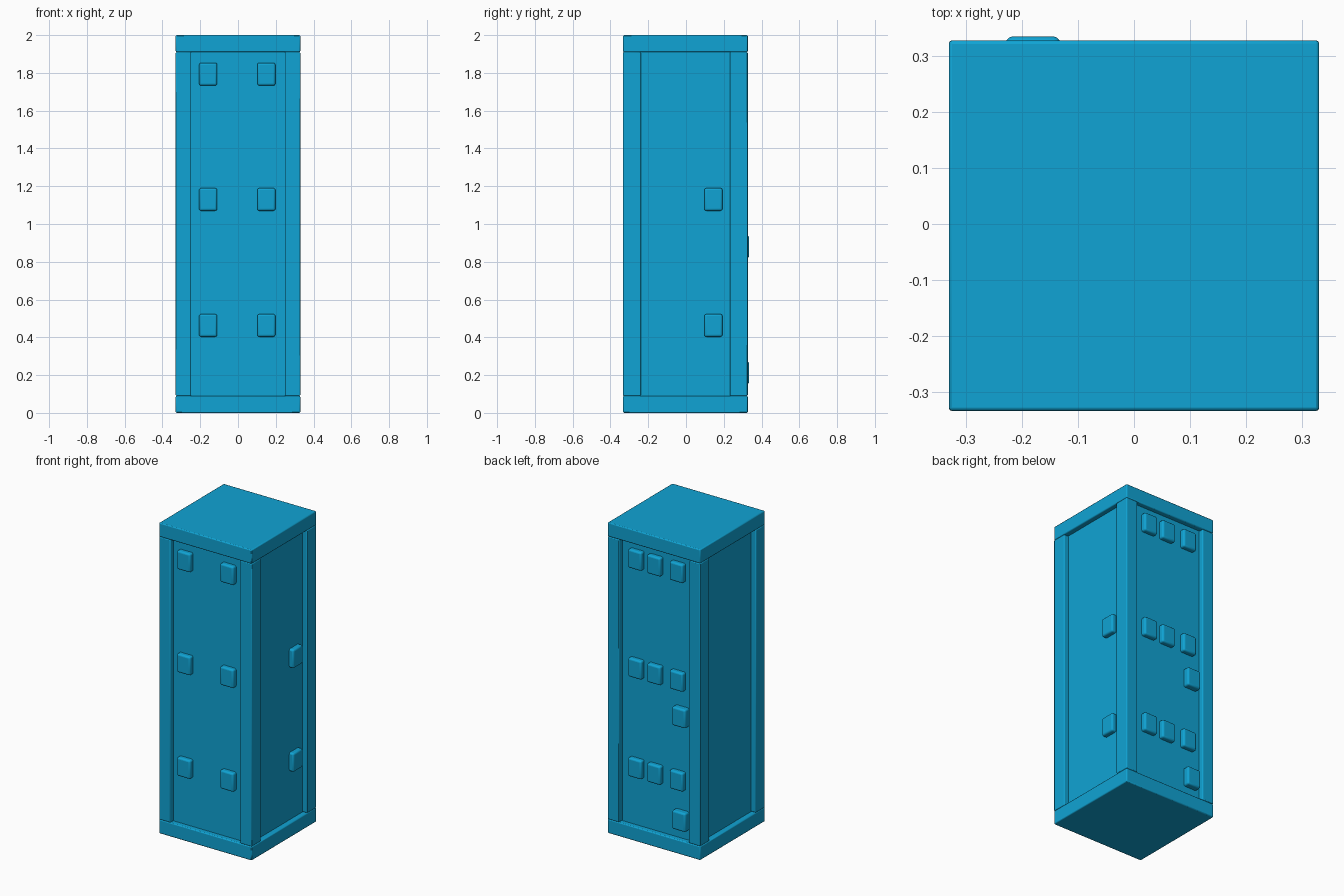
import bpy

if "Cube" in bpy.data.objects:
    bpy.data.objects.remove(bpy.data.objects["Cube"])

mat = bpy.data.materials.new("cabinet_blue")
mat.diffuse_color = (0.005, 0.37, 0.66, 1)
mat.use_nodes = True
mat.node_tree.nodes["Principled BSDF"].inputs["Base Color"].default_value = mat.diffuse_color

YC = -0.003          # body sits slightly forward; rear buttons stick out
HALF = 0.33          # half width of the body
CAP = 0.09           # cap height


def box(name, lo, hi, bevel=0.0, segments=2):
    """Bevelled box between two opposite corners."""
    bpy.ops.mesh.primitive_cube_add(
        size=1, location=[(a + b) / 2 for a, b in zip(lo, hi)])
    ob = bpy.context.object
    ob.name = name
    ob.scale = [b - a for a, b in zip(lo, hi)]
    bpy.ops.object.transform_apply(location=False, rotation=False, scale=True)
    ob.data.materials.append(mat)
    if bevel:
        m = ob.modifiers.new("bevel", "BEVEL")
        m.width = bevel
        m.segments = segments
    bpy.ops.object.shade_smooth_by_angle()
    return ob


# Base and top caps
for name, z in (("base_cap", 0), ("top_cap", 2 - CAP)):
    box(name, (-HALF, YC - HALF, z), (HALF, YC + HALF, z + CAP), 0.006)

# Recessed panel core
PX, PY = 0.297, 0.297
box("panel_core", (-PX, YC - PY, CAP - 0.01), (PX, YC + PY, 2 - CAP + 0.01))

# Corner posts
PW, PD = 0.082, 0.094
for sx, side in ((-1, "left"), (1, "right")):
    for sy, end in ((-1, "front"), (1, "back")):
        xs = sorted((sx * HALF, sx * (HALF - PW)))
        ys = sorted((sy * HALF, sy * (HALF - PD)))
        box(f"{end}_{side}_post", (xs[0], YC + ys[0], CAP),
            (xs[1], YC + ys[1], 2 - CAP), 0.005)

# Raised pads: half width, half height, depth sunk into the panel
W, H = 0.048, 0.06


def pad_y(name, x, z, face, sign):
    ys = sorted((face, sign * (PY - 0.02) + YC))
    box(name, (x - W, ys[0], z - H), (x + W, ys[1], z + H), 0.011, 3)


# Front pads
for x in (-0.158, 0.15):
    for z in (1.793, 1.13, 0.463):
        pad_y("front_pad", x, z, YC - 0.328, -1)

# Back pads: three columns plus two lower ones that stand proud
for x in (0.14, 0.005, -0.155):
    for z in (1.805, 1.105, 0.463):
        pad_y("back_pad", x, z, YC + 0.328, 1)
for z in (0.88, 0.213):
    pad_y("lower_back_pad", -0.18, z, 0.334, 1)

# Right side pads
for z in (1.13, 0.463):
    box("right_pad", (PX - 0.02, 0.145 - W, z - H),
        (0.328, 0.145 + W, z + H), 0.011, 3)
